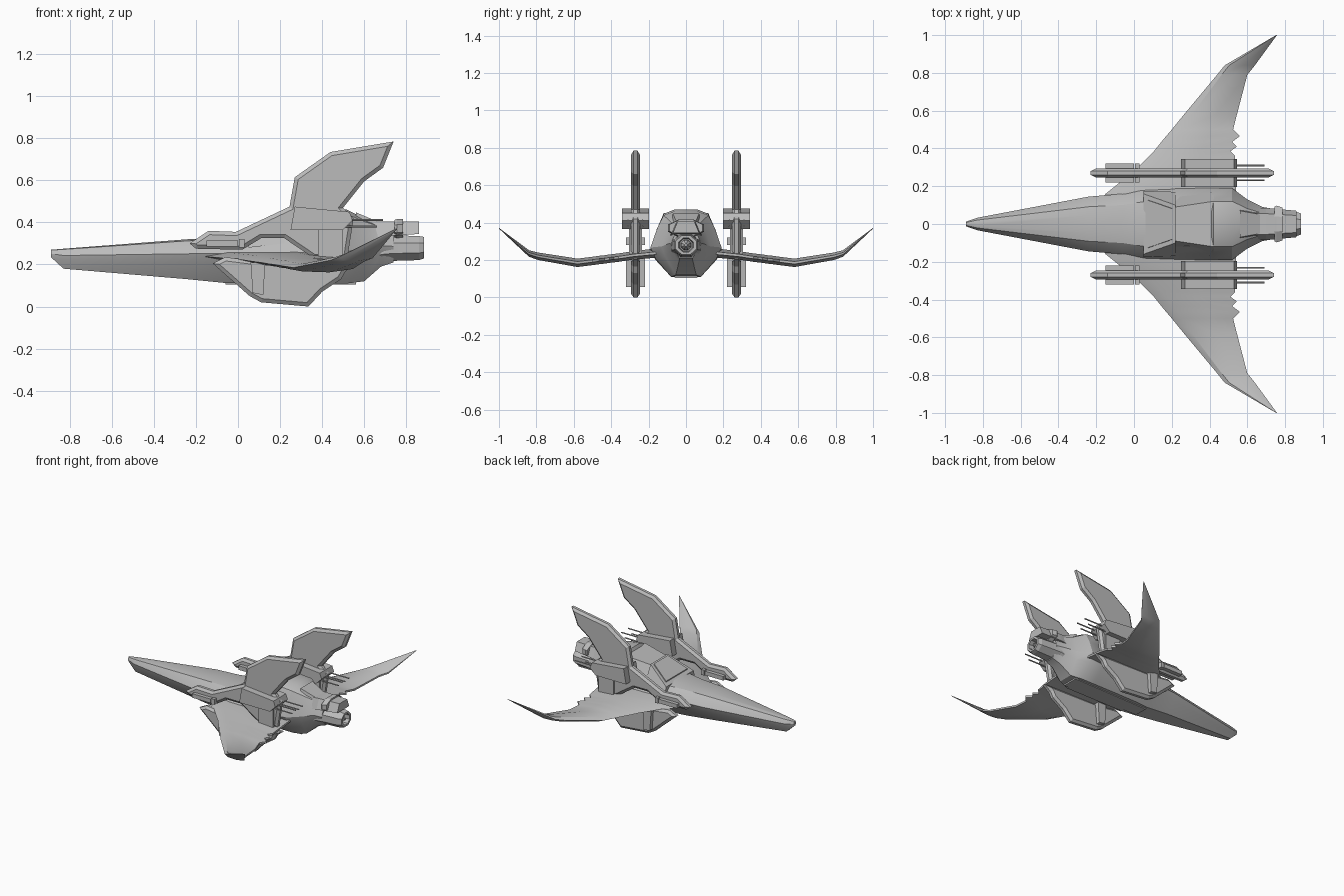
import bpy, bmesh, math

cube = bpy.data.objects.get("Cube")
if cube:
    bpy.data.objects.remove(cube, do_unlink=True)

grey = bpy.data.materials.new("hull_grey")
grey.use_nodes = True
grey.diffuse_color = (0.5, 0.5, 0.5, 1)
grey.node_tree.nodes["Principled BSDF"].inputs["Base Color"].default_value = (0.5, 0.5, 0.5, 1)


def finish(name, bm, mirror=False, smooth=None):
    """Turn a bmesh into a named object, optionally mirrored across y."""
    bmesh.ops.recalc_face_normals(bm, faces=bm.faces)
    mesh = bpy.data.meshes.new(name)
    bm.to_mesh(mesh)
    bm.free()
    mesh.materials.append(grey)
    obj = bpy.data.objects.new(name, mesh)
    bpy.context.collection.objects.link(obj)
    if mirror:
        mod = obj.modifiers.new("mirror", 'MIRROR')
        mod.use_axis = (False, True, False)
    if smooth:
        bpy.ops.object.select_all(action='DESELECT')
        obj.select_set(True)
        bpy.context.view_layer.objects.active = obj
        bpy.ops.object.shade_smooth_by_angle(angle=math.radians(smooth))
    return obj


def loft(name, rings, **kw):
    """Skin a row of closed rings and cap both ends."""
    bm = bmesh.new()
    rows = [[bm.verts.new(p) for p in ring] for ring in rings]
    n = len(rows[0])
    for a, b in zip(rows, rows[1:]):
        for i in range(n):
            j = (i + 1) % n
            bm.faces.new((a[i], a[j], b[j], b[i]))
    bm.faces.new(rows[0])
    bm.faces.new(rows[-1])
    return finish(name, bm, **kw)


def plate(name, outline, y, half, rim=0, depth=0):
    """Extrude a side outline around y, with an optional raised bevelled panel."""
    bm = bmesh.new()
    sides = [[bm.verts.new((x, y + s * half, z)) for x, z in outline] for s in (-1, 1)]
    caps = [bm.faces.new(side) for side in sides]
    n = len(outline)
    for i in range(n):
        j = (i + 1) % n
        bm.faces.new((sides[0][i], sides[0][j], sides[1][j], sides[1][i]))
    bmesh.ops.recalc_face_normals(bm, faces=bm.faces)
    if rim:
        for cap in caps:
            bmesh.ops.inset_region(bm, faces=[cap], thickness=rim, depth=depth, use_even_offset=True)
    return finish(name, bm, mirror=True)


def box(x0, x1, z0, z1):
    return [(x0, z0), (x1, z0), (x1, z1), (x0, z1)]


def tube_rings(sections, sides, yc=0):
    """Rings around the x axis from (x, y radius, z radius, z centre)."""
    angles = [math.tau * (i + 0.5) / sides for i in range(sides)]
    return [[(x, yc + ry * math.cos(a), zc + rz * math.sin(a)) for a in angles]
            for x, ry, rz, zc in sections]


# Fuselage: x, half width, top, chine, bottom
def hull_ring(x, w, top, chine, bottom):
    up, down = top - chine, chine - bottom
    half = [(.32 * w, top), (.63 * w, chine + .9 * up), (.82 * w, chine + .55 * up),
            (w, chine + .08 * up), (.86 * w, chine - .3 * down), (.42 * w, bottom)]
    return [(x, y, z) for y, z in half] + [(x, -y, z) for y, z in reversed(half)]


hull = [(-.89, .012, .27, .25, .235), (-.83, .033, .275, .24, .18),
        (-.24, .145, .32, .245, .13), (-.06, .16, .325, .245, .112),
        (.04, .185, .33, .24, .11), (.22, .19, .385, .24, .11),
        (.40, .19, .43, .24, .11), (.42, .19, .47, .24, .11),
        (.52, .19, .46, .25, .11), (.60, .13, .42, .26, .12),
        (.68, .09, .39, .28, .19), (.74, .08, .36, .28, .21)]
loft("fuselage", [hull_ring(*s) for s in hull], smooth=25)


# Cockpit and dorsal panels: x, bottom half width, bottom, top half width, top
def slab(name, sections):
    loft(name, [[(x, -wb, zb), (x, wb, zb), (x, wt, zt), (x, -wt, zt)]
                for x, wb, zb, wt, zt in sections])


slab("windshield", [(.05, .175, .28, .16, .33), (.22, .17, .30, .10, .43)])
slab("canopy_roof", [(.22, .15, .32, .09, .42), (.42, .17, .32, .12, .45)])
slab("windshield_pane", [(.075, .13, .33, .125, .352), (.205, .085, .40, .08, .43)])
slab("rear_hatch", [(.56, .08, .40, .07, .448), (.67, .06, .36, .05, .402)])

# Wings: y, leading x, trailing x, centre z, thickness (toothed trailing edge)
wing = [(.08, -.20, .54, .24, .05), (.16, -.15, .54, .237, .05),
        (.28, 0, .54, .225, .045), (.36, .08, .535, .213, .045),
        (.385, .105, .51, .21, .045), (.41, .125, .545, .207, .045),
        (.435, .145, .52, .203, .045), (.465, .17, .56, .2, .045),
        (.50, .20, .525, .195, .045), (.58, .265, .545, .185, .045),
        (.79, .44, .60, .22, .04), (.84, .48, .64, .235, .035),
        (1.0, .752, .757, .37, .004)]


def wing_ring(y, lead, trail, z, t):
    chord = trail - lead
    return [(lead, y, z), (lead + .15 * chord, y, z + t * .4), (lead + .6 * chord, y, z + t * .5),
            (trail, y, z + t * .15), (trail, y, z - t * .15),
            (lead + .6 * chord, y, z - t * .5), (lead + .15 * chord, y, z - t * .4)]


loft("wing", [wing_ring(*s) for s in wing], mirror=True, smooth=30)

# Upper and lower fins with a bevelled rim
FIN_Y = .27
upper = [(-.23, .30), (-.14, .36), (-.01, .355), (.245, .475), (.27, .615), (.44, .735),
         (.74, .785), (.69, .66), (.60, .595), (.50, .47), (.55, .42), (.52, .23),
         (.36, .23), (.22, .325), (.11, .325), (.02, .27), (-.2, .275)]
lower = [(-.12, .205), (-.06, .235), (.10, .215), (.56, .205), (.51, .165), (.49, .13),
         (.40, .07), (.335, 0), (.11, .02), (.055, .05)]
plate("upper_fin", upper, FIN_Y, .01, .018, .014)
plate("lower_fin", lower, FIN_Y, .01, .018, .014)

# Pods carried on the fins
plate("front_pod", box(-.15, .0, .285, .315), FIN_Y, .05)
plate("front_pod_collar", box(.005, .03, .28, .32), FIN_Y, .05)
plate("weapon_pod", [(.27, .475), (.53, .45), (.545, .41), (.50, .365), (.25, .365)], FIN_Y, .073)
plate("lower_pod", [(.06, .21), (.13, .21), (.12, .055), (.07, .065)], FIN_Y, .052)
plate("pod_root", box(.38, .5, .22, .365), FIN_Y, .035)

# Twin gun barrels on each side of the weapon pod
for side, y in (("inner", .232), ("outer", .31)):
    for level, z, tip in (("high", .412, .69), ("low", .38, .66)):
        rings = tube_rings([(.48, .005, .005, z), (tip, .005, .005, z)], 6, y)
        loft(f"{side}_{level}_barrel", rings, mirror=True)

# Engines: main nozzle with a hollow mouth, and a smaller exhaust above it
main = [(.62, .085, .09, .27), (.70, .085, .065, .275), (.76, .078, .065, .278),
        (.86, .07, .062, .278), (.885, .06, .055, .28), (.885, .042, .04, .28),
        (.80, .035, .035, .28)]
loft("main_nozzle", tube_rings(main, 8))
core = [(.79, .03, .03, .28), (.85, .024, .024, .28), (.875, .008, .008, .28)]
loft("nozzle_core", tube_rings(core, 8))
slab("upper_exhaust", [(.58, .08, .32, .06, .40), (.70, .085, .335, .055, .405),
                       (.86, .07, .345, .045, .405)])
collar = [(.745, .10, .045, .37), (.755, .105, .05, .37), (.785, .095, .048, .372)]
loft("exhaust_collar", tube_rings(collar, 8))

# Keel plate under the hull
slab("keel_plate", [(-.06, .05, .105, .06, .14), (.56, .06, .105, .07, .14)])
